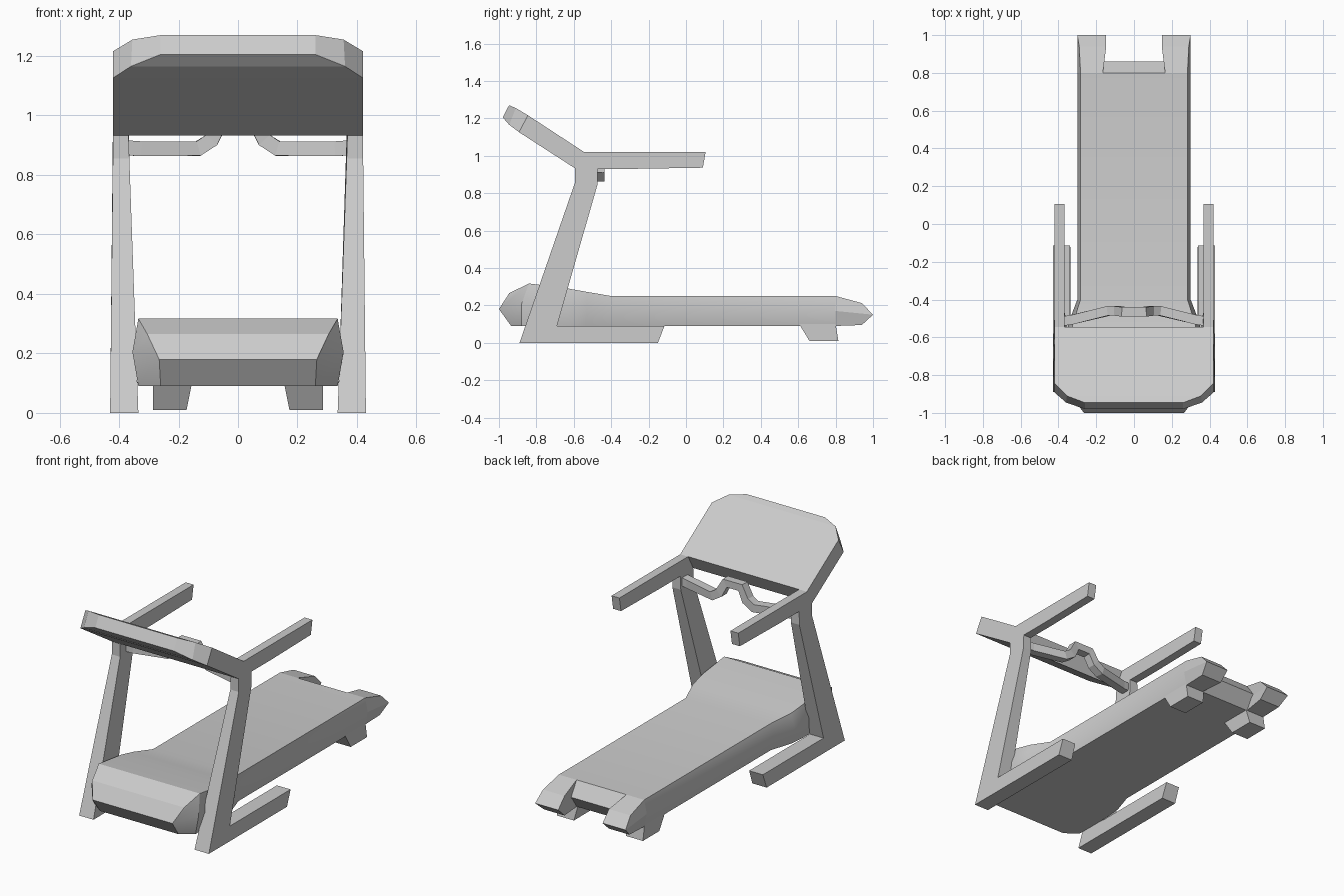
import bpy, bmesh, math
from mathutils import Vector

if "Cube" in bpy.data.objects:
    bpy.data.objects.remove(bpy.data.objects["Cube"], do_unlink=True)

# Single grey material
grey = bpy.data.materials.new("machine grey")
grey.use_nodes = True
GREY = (0.6, 0.6, 0.6, 1)
grey.diffuse_color = GREY
grey.node_tree.nodes["Principled BSDF"].inputs["Base Color"].default_value = GREY


def finish(name, bm, mirror=False, smooth=False):
    """Turn a bmesh into an object, optionally mirrored across x."""
    bmesh.ops.recalc_face_normals(bm, faces=bm.faces)
    mesh = bpy.data.meshes.new(name)
    bm.to_mesh(mesh)
    bm.free()
    mesh.materials.append(grey)
    ob = bpy.data.objects.new(name, mesh)
    bpy.context.collection.objects.link(ob)
    if mirror:
        mod = ob.modifiers.new("mirror", 'MIRROR')
        mod.use_mirror_merge = False
    if smooth:
        bpy.ops.object.select_all(action='DESELECT')
        ob.select_set(True)
        bpy.context.view_layer.objects.active = ob
        bpy.ops.object.shade_smooth_by_angle(angle=math.radians(30))
    return ob


def prism(name, profile, inner, outer, mirror=False):
    """Extrude a (y, z) profile between x = inner(z) and x = outer(z)."""
    bm = bmesh.new()
    a = [bm.verts.new((inner(z), y, z)) for y, z in profile]
    b = [bm.verts.new((outer(z), y, z)) for y, z in profile]
    bm.faces.new(a)
    bm.faces.new(b)
    for i in range(len(a)):
        j = (i + 1) % len(a)
        bm.faces.new((a[i], a[j], b[j], b[i]))
    return finish(name, bm, mirror)


def loft(name, rings, caps, mirror=False, smooth=False):
    """Skin equal rings of points; caps lists the index loops closing each end."""
    bm = bmesh.new()
    rows = [[bm.verts.new(p) for p in ring] for ring in rings]
    n = len(rows[0])
    for r, s in zip(rows, rows[1:]):
        for i in range(n):
            j = (i + 1) % n
            bm.faces.new((r[i], r[j], s[j], s[i]))
    for row in (rows[0], rows[-1]):
        for cap in caps:
            bm.faces.new([row[i] for i in cap])
    return finish(name, bm, mirror, smooth)


def section(half, inner=None):
    """Six-point ring from bottom, middle and top points (x, y, z)."""
    other = [(-x if inner is None else inner, y, z) for x, y, z in half]
    return half + other[::-1]


HEX_CAPS = [(0, 1, 4, 5), (1, 2, 3, 4)]

# Running deck with the motor hood at the front
deck = [[(.26, -.935, .09), (.265, -1.0, .18), (.305, -.945, .265)],
        [(.335, -.88, .09), (.355, -.88, .205), (.335, -.84, .317)]]
for y, wb, wm, wt, zm, zt in [(-.63, .335, .355, .335, .20, .29),
                              (-.53, .325, .35, .325, .19, .272),
                              (-.40, .283, .30, .283, .17, .25),
                              (.80, .283, .30, .283, .17, .25)]:
    deck.append([(wb, y, .09), (wm, y, zm), (wt, y, zt)])
loft("running_deck", [section(h) for h in deck], HEX_CAPS, smooth=True)

# Pointed rear horns either side of the notch
horn = [section([(.283, .80, .09), (.30, .80, .17), (.283, .80, .25)], .165),
        section([(.283, .94, .095), (.30, 1.0, .15), (.29, .94, .212)], .147)]
loft("rear_horn", horn, HEX_CAPS, mirror=True)

# Wedge closing the rear notch
prism("rear_notch_wedge", [(.80, .25), (.86, .17), (.80, .09)],
      lambda z: -.165, lambda z: .165)

# Rear feet
prism("rear_foot", [(.605, .10), (.66, .01), (.815, .01), (.80, .10)],
      lambda z: .175 - .2 * z, lambda z: .285, mirror=True)

# Floor rail, leaning post and arm rest, one outline per side
frame = [(-.89, 0), (-.15, 0), (-.115, .09), (-.69, .09), (-.472, .85), (-.472, .93),
         (-.28, .93), (.09, .936), (.105, 1.02), (-.545, 1.02), (-.594, .933), (-.594, .855)]
prism("side_frame", frame, lambda z: .335 + .033 * min(z / .93, 1),
      lambda z: .43 - .01 * min(z / .93, 1), mirror=True)

# Console panel with cut upper corners
under = [(.42, -.594, .933), (.42, -.893, 1.126), (.36, -.945, 1.165), (.26, -.98, 1.205)]
upper = [(.42, -.545, 1.02), (.42, -.845, 1.216), (.355, -.91, 1.255), (.26, -.946, 1.27)]
rings = [h + [(-x, y, z) for x, y, z in h[::-1]] for h in (under, upper)]
loft("console_panel", rings, [(0, 1, 6, 7), (1, 2, 5, 6), (2, 3, 4, 5)])

# Square handlebar with a raised centre
half_path = [(.385, -.515, .892), (.33, -.507, .888), (.135, -.46, .888),
             (.088, -.46, .918), (.052, -.465, .985)]
path = [Vector(p) for p in half_path]
path += [Vector((-p.x, p.y, p.z)) for p in path[::-1]]
rings = []
for i, p in enumerate(path):
    before = (p - path[max(i - 1, 0)]).normalized()
    after = (path[min(i + 1, len(path) - 1)] - p).normalized()
    t = (before + after).normalized()
    side = Vector((0, 1, 0))
    side = (side - t * side.dot(t)).normalized()
    up = t.cross(side)
    r = .025
    rings.append([p + side * a * r + up * b * r
                  for a, b in ((-1, -1), (1, -1), (1, 1), (-1, 1))])
loft("handlebar", rings, [(0, 1, 2, 3)])
